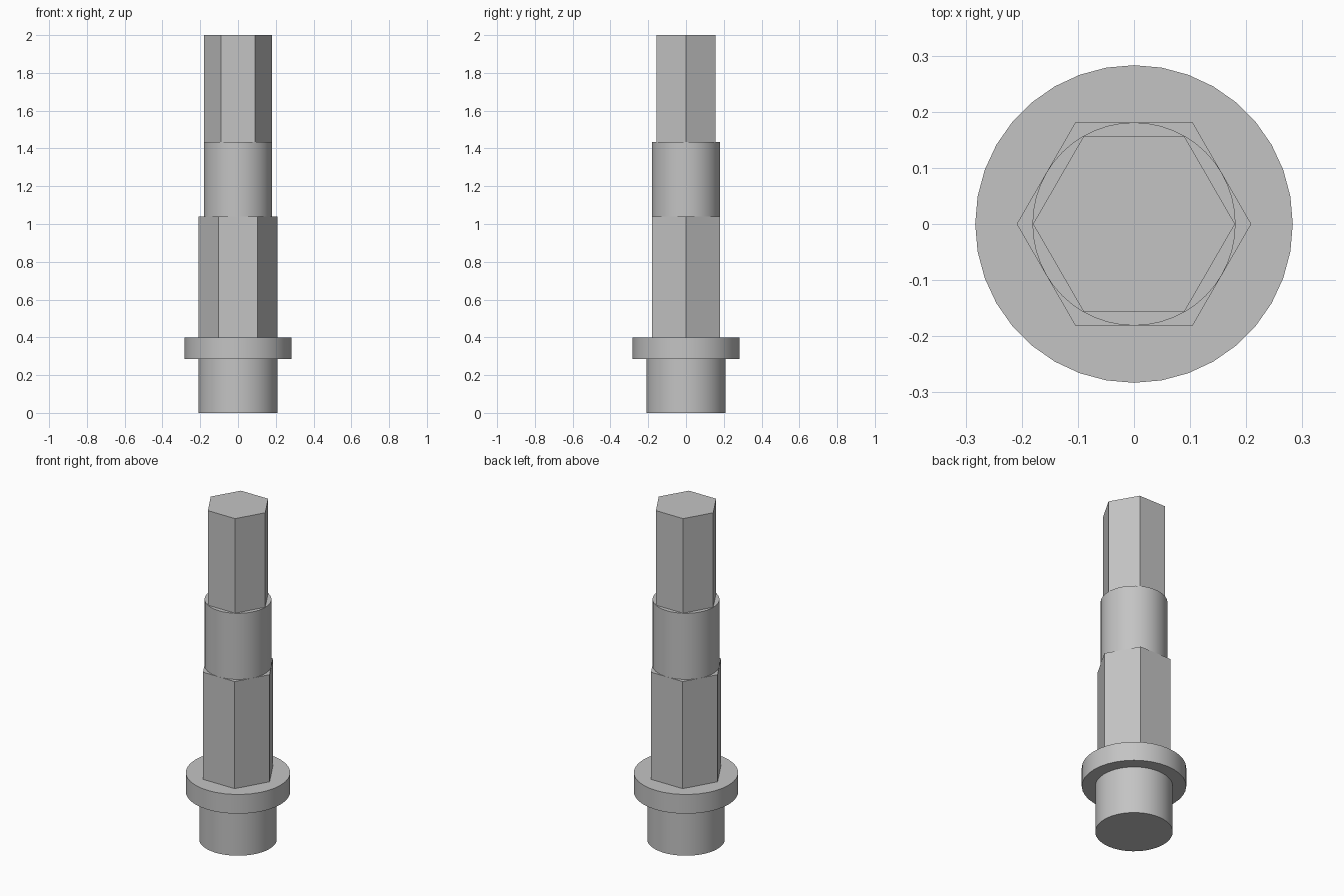
import bpy
import bmesh
from math import cos, sin, tau, radians

default = bpy.data.objects.get("Cube")
if default:
    bpy.data.objects.remove(default, do_unlink=True)

GREY = (0.55, 0.55, 0.55, 1.0)
metal = bpy.data.materials.new("plain grey metal")
metal.use_nodes = True
metal.diffuse_color = GREY
metal.node_tree.nodes["Principled BSDF"].inputs["Base Color"].default_value = GREY


def prism(name, sides, radius, bottom, top, smooth=True):
    """Extrude a regular polygon, with a corner on +x, between two heights."""
    bm = bmesh.new()
    ring = [bm.verts.new((radius * cos(tau * i / sides),
                          radius * sin(tau * i / sides), bottom))
            for i in range(sides)]
    base = bm.faces.new(ring)
    extruded = bmesh.ops.extrude_face_region(bm, geom=[base], use_keep_orig=True)
    lifted = [v for v in extruded["geom"] if isinstance(v, bmesh.types.BMVert)]
    bmesh.ops.translate(bm, verts=lifted, vec=(0, 0, top - bottom))
    bmesh.ops.recalc_face_normals(bm, faces=bm.faces)
    mesh = bpy.data.meshes.new(name)
    bm.to_mesh(mesh)
    bm.free()
    mesh.materials.append(metal)
    obj = bpy.data.objects.new(name, mesh)
    bpy.context.collection.objects.link(obj)
    if smooth:
        bpy.ops.object.select_all(action="DESELECT")
        obj.select_set(True)
        bpy.context.view_layer.objects.active = obj
        bpy.ops.object.shade_smooth_by_angle(angle=radians(30))
    return obj


# Round foot and collar
prism("round_foot", 48, 0.21, 0.0, 0.285)
prism("collar", 36, 0.283, 0.285, 0.4)

# Shaft: wide hexagon, round neck, narrow hexagon
prism("lower_hex_shaft", 6, 0.209, 0.4, 1.04, smooth=False)
prism("round_neck", 48, 0.181, 1.04, 1.435)
prism("upper_hex_shaft", 6, 0.18, 1.435, 2.0, smooth=False)
